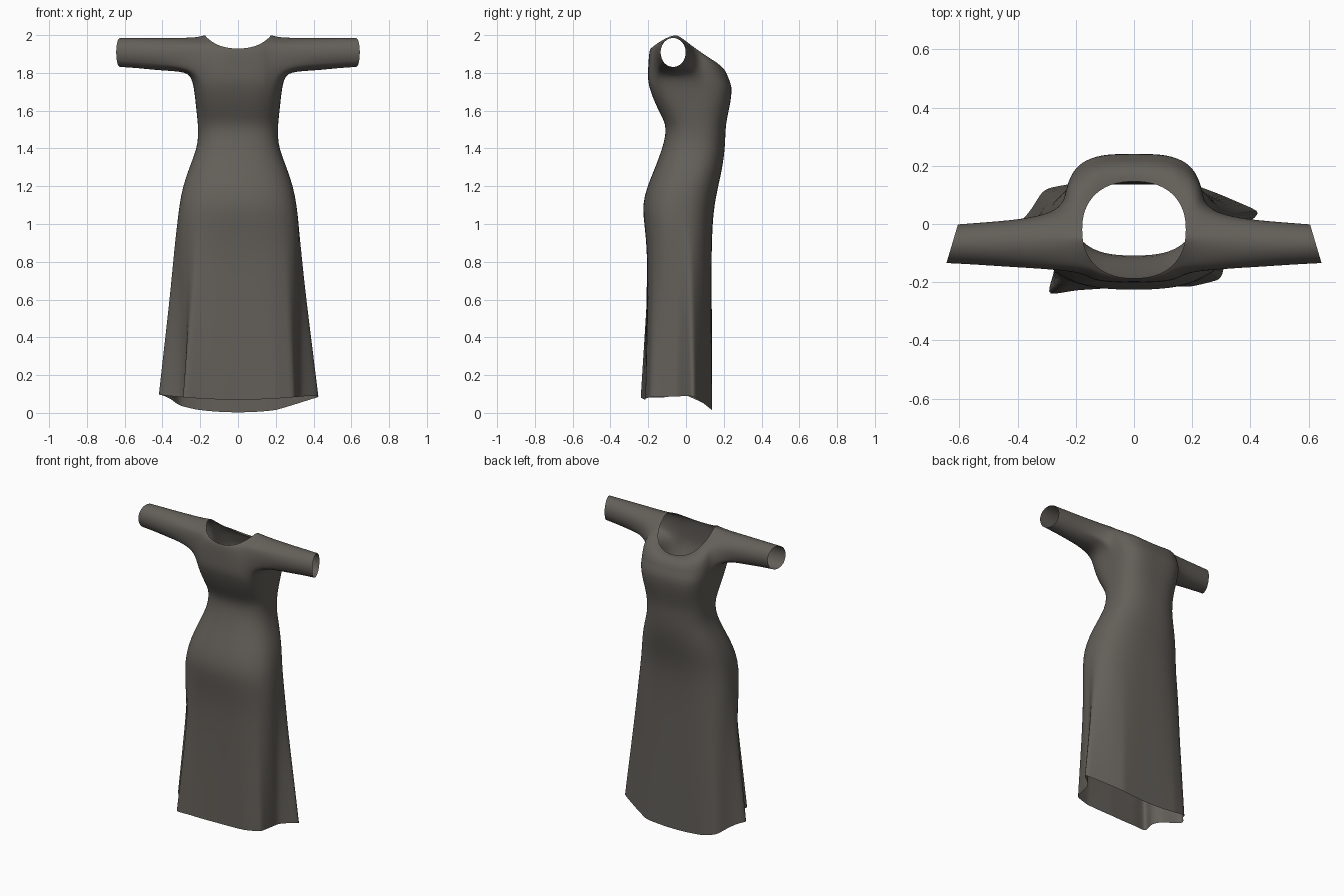
import bpy, bmesh, math
from mathutils import Vector

if "Cube" in bpy.data.objects:
    bpy.data.objects.remove(bpy.data.objects["Cube"])

COLS = 96

# Body sections: height, half width, front y, back y, squareness
BODY = [
    (0.0, .32, -.20, .137, 2.8), (.1, .32, -.20, .137, 2.8), (.25, .32, -.20, .136, 2.8),
    (.4, .32, -.20, .135, 2.8), (.55, .32, -.20, .135, 2.8), (.7, .322, -.202, .135, 2.8),
    (.85, .325, -.204, .135, 2.8), (1.0, .322, -.22, .14, 2.7), (1.1, .31, -.232, .15, 2.6),
    (1.2, .292, -.205, .17, 2.5), (1.3, .257, -.162, .193, 2.5), (1.4, .217, -.125, .206, 2.5),
    (1.47, .21, -.108, .208, 2.6), (1.53, .212, -.106, .211, 2.7), (1.6, .22, -.145, .226, 3),
    (1.67, .227, -.176, .24, 3.3), (1.73, .235, -.196, .243, 3.4), (1.77, .243, -.202, .225, 3.3),
]
# Flared hem outline with its side folds, counter-clockwise
HEM = [(.44, .04), (.3, .1), (.2, .138), (0, .138), (-.22, .138), (-.31, .12), (-.36, .04),
       (-.435, -.04), (-.3, -.1), (-.27, -.15), (-.3, -.245), (-.2, -.228), (0, -.215),
       (.2, -.215), (.3, -.19), (.32, -.1), (.33, -.04)]
HEM_MID = -.035
# Sleeve rings: x, centre y, y radius, centre z, z radius
SLEEVE = [(.3, -.065, .097, 1.893, .094), (.36, -.066, .088, 1.896, .09),
          (.44, -.067, .08, 1.9, .085), (.53, -.067, .073, 1.905, .08),
          (.625, -.068, .067, 1.908, .077)]


def oval(angle, w, front, back, power):
    """Point of a rounded-box outline in a given direction."""
    c, s = math.cos(angle), math.sin(angle)
    d = (back - front) / 2
    r = (abs(c / w) ** power + abs(s / d) ** power) ** (-1 / power)
    return r * c, (front + back) / 2 + r * s


def hem_point(angle):
    keys = [(math.atan2(y - HEM_MID, x) % math.tau, x, y) for x, y in HEM]
    keys.sort()
    first, last = keys[0], keys[-1]
    keys = [(last[0] - math.tau, *last[1:])] + keys + [(first[0] + math.tau, *first[1:])]
    for a, b in zip(keys, keys[1:]):
        if a[0] <= angle <= b[0]:
            t = (angle - a[0]) / (b[0] - a[0])
            return a[1] + (b[1] - a[1]) * t, a[2] + (b[2] - a[2]) * t


def hem_height(x, y):
    s = max(0, min(1, y / .138))
    return (.07 + .15 * x * x) * (1 - s) + (.003 + .3 * x * x) * s


def neck_height(y):
    if y < -.05:
        return 2.0 - .07 * ((-.05 - y) / .135) ** 1.6
    return 2.0 - .155 * ((y + .05) / .195) ** 1.15


angles = [math.tau * (i + .5) / COLS for i in range(COLS)]
bm = bmesh.new()
rows = []

# Skirt and bodice
for z, w, front, back, power in BODY:
    flare = max(0, 1 - z / .98)
    ring = []
    for a in angles:
        x, y = oval(a, w, front, back, power)
        hx, hy = hem_point(a)
        x, y = x + (hx - x) * flare, y + (hy - y) * flare
        ring.append(bm.verts.new((x, y, z + hem_height(hx, hy) * flare)))
    rows.append(ring)

# Yoke, curving over the shoulders to the neckline
YOKE = 8
base = [v.co.copy() for v in rows[-1]]
for k in range(1, YOKE + 1):
    t = k / YOKE
    ring = []
    for a, p in zip(angles, base):
        x, y = oval(a, .178, -.186, .146, 2.3)
        end = Vector((x, y, neck_height(y)))
        mid = Vector((p.x * 1.06, p.y * .75 + y * .25, end.z))
        ring.append(bm.verts.new(p * (1 - t) ** 2 + mid * 2 * t * (1 - t) + end * t * t))
    rows.append(ring)

# Skin the rows, leaving the armholes open
start = len(BODY) - 1
for r in range(len(rows) - 1):
    for i in range(COLS):
        j = (i + 1) % COLS
        middle = (base[i] + base[j]) / 2
        armhole = start < r < start + YOKE - 2 and -.165 < middle.y < .075 and abs(middle.x) > .1
        if not armhole:
            bm.faces.new((rows[r][i], rows[r][j], rows[r + 1][j], rows[r + 1][i]))
bmesh.ops.delete(bm, geom=[v for v in bm.verts if not v.link_faces], context='VERTS')


def armhole_loop(side):
    """Ordered open edge around one arm."""
    edges = [e for e in bm.edges if e.is_boundary
             and all(v.co.x * side > .1 and v.co.z > 1.7 for v in e.verts)
             and not all(v in neck for v in e.verts)]
    links = {}
    for e in edges:
        for v in e.verts:
            links.setdefault(v, []).append(e.other_vert(v))
    loop = [edges[0].verts[0]]
    while True:
        onward = [v for v in links[loop[-1]] if v not in loop]
        if not onward:
            return loop
        loop.append(onward[0])


# Sleeves
neck = set(rows[-1])
for side in (1, -1):
    previous = armhole_loop(side)
    centre = sum((v.co for v in previous), Vector()) / len(previous)
    around = [math.atan2(v.co.z - centre.z, v.co.y - centre.y) for v in previous]
    for n, (x, yc, ry, zc, rz) in enumerate(SLEEVE):
        slant = .02 * n / (len(SLEEVE) - 1)
        ring = [bm.verts.new((side * (x - slant * math.cos(a)),
                              yc + ry * math.cos(a), zc + rz * math.sin(a))) for a in around]
        for i in range(len(ring)):
            j = (i + 1) % len(ring)
            bm.faces.new((previous[i], previous[j], ring[j], ring[i]))
        previous = ring

# Soften the armhole joins
soft = [v for v in bm.verts if not v.is_boundary and .15 < abs(v.co.x) < .4 and v.co.z > 1.74]
for _ in range(5):
    bmesh.ops.smooth_vert(bm, verts=soft, factor=.5, use_axis_x=True, use_axis_y=True, use_axis_z=True)
bmesh.ops.recalc_face_normals(bm, faces=bm.faces)

mesh = bpy.data.meshes.new("dress")
bm.to_mesh(mesh)
bm.free()
dress = bpy.data.objects.new("dress", mesh)
bpy.context.collection.objects.link(dress)

# Cloth colour
cloth = bpy.data.materials.new("dark_warm_grey")
cloth.use_nodes = True
colour = (.125, .115, .1, 1)
cloth.diffuse_color = colour
cloth.node_tree.nodes["Principled BSDF"].inputs["Base Color"].default_value = colour
mesh.materials.append(cloth)

# Smooth cloth surface
bpy.context.view_layer.objects.active = dress
dress.select_set(True)
bpy.ops.object.shade_smooth()
subdivision = dress.modifiers.new("smooth_cloth", 'SUBSURF')
subdivision.levels = subdivision.render_levels = 1
